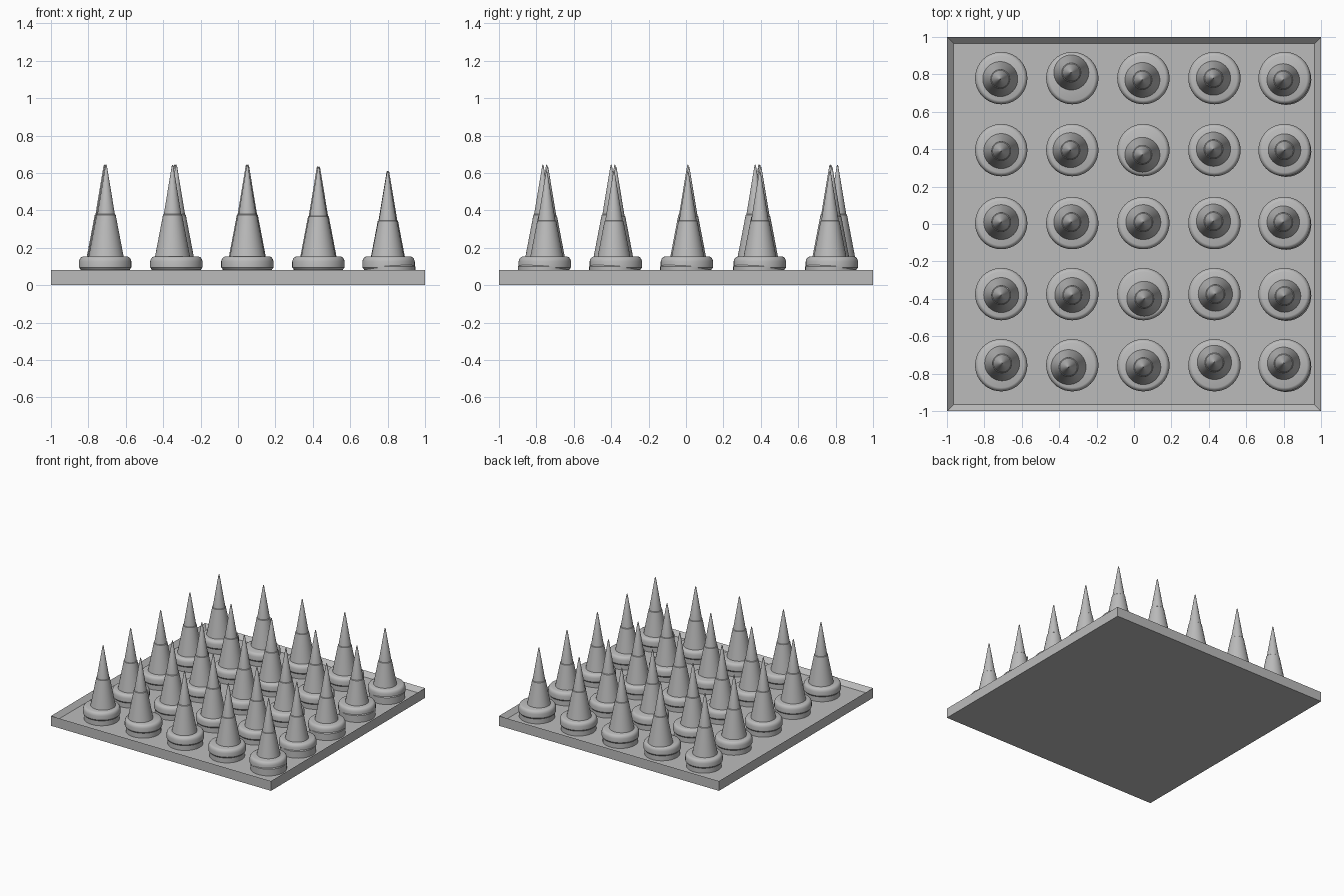
import bpy, bmesh, math

if "Cube" in bpy.data.objects:
    bpy.data.objects.remove(bpy.data.objects["Cube"])

mat = bpy.data.materials.new("light grey")
mat.diffuse_color = (0.5, 0.5, 0.5, 1)
mat.use_nodes = True
mat.node_tree.nodes["Principled BSDF"].inputs["Base Color"].default_value = mat.diffuse_color

FLOOR = 0.045


def finish(name, bm):
    bmesh.ops.recalc_face_normals(bm, faces=bm.faces)
    me = bpy.data.meshes.new(name)
    bm.to_mesh(me)
    bm.free()
    me.materials.append(mat)
    ob = bpy.data.objects.new(name, me)
    bpy.context.collection.objects.link(ob)
    return ob


def lathe(name, profile, loc, sides=40):
    """Closed solid of revolution from (radius, height) points."""
    bm = bmesh.new()
    rings = []
    for r, z in profile:
        rings.append([bm.verts.new((r * math.cos(2 * math.pi * i / sides),
                                    r * math.sin(2 * math.pi * i / sides), z))
                      for i in range(sides)])
    for a, b in zip(rings, rings[1:]):
        for i in range(sides):
            j = (i + 1) % sides
            bm.faces.new((a[i], a[j], b[j], b[i]))
    bm.faces.new(rings[0][::-1])
    bm.faces.new(rings[-1])
    ob = finish(name, bm)
    ob.location = loc
    bpy.context.view_layer.objects.active = ob
    ob.select_set(True)
    bpy.ops.object.shade_smooth_by_angle(angle=math.radians(35))
    ob.select_set(False)
    return ob


# Square tray with a narrow raised rim
bm = bmesh.new()
bmesh.ops.create_cube(bm, size=1)
for v in bm.verts:
    v.co = (v.co.x * 2, v.co.y * 2, 0.08 if v.co.z > 0 else 0)
top = [f for f in bm.faces if f.normal.z > 0.9]
bmesh.ops.inset_region(bm, faces=top, thickness=0.05)
for v in top[0].verts:
    v.co.z = FLOOR
finish("tray", bm)

# Profiles of the ring foot, the lower sleeve and the pointed spike
FOOT = [(0.132, FLOOR), (0.132, 0.085), (0.14, 0.095), (0.14, 0.127),
        (0.136, 0.14), (0.129, 0.149), (0.12, 0.153)]
FLANGE = [(0.135, FLOOR), (0.135, 0.1), (0.128, 0.108)]
SLEEVE = [(0.096, 0.14), (0.053, 0.365), (0.051, 0.376), (0.046, 0.38)]
SPIKE = [(0.05, 0.36), (0.004, 0.638), (0.001, 0.644)]

COLS = [-0.71, -0.33, 0.05, 0.43, 0.805]
ROWS = [0.78, 0.395, 0.005, -0.375, -0.755]
DROP = [0, 0, 0, 0.01, 0.034]

# Small sideways slips of each spike on its foot, in hundredths
SLIP = [
    [(-.5, -.5), (-.5, 3), (-.5, -1), (-.5, 0), (-.7, -1)],
    [(0, -.5), (-1, 0), (-.5, -2.5), (-.5, .5), (0, 0)],
    [(0, .5), (-.5, .5), (0, .5), (-.5, 1), (-.7, .5)],
    [(0, -.5), (0, -.5), (.5, -2.5), (.5, 0), (0, -1)],
    [(.5, 1), (-2, -1), (0, -1), (0, 1.5), (-.5, 1)],
]

for r, y in enumerate(ROWS):
    for c, x in enumerate(COLS):
        tag = f"{r + 1}_{c + 1}"
        dx, dy = SLIP[r][c]
        px, py = x + dx / 100, y + dy / 100
        lathe("foot_" + tag, FOOT, (x, y, 0))
        lathe("sleeve_" + tag, SLEEVE, (px, py, -DROP[c]))
        lathe("spike_" + tag, SPIKE, (px, py, -DROP[c]))
        # Right-hand column has a low flange peeping out under the foot
        if c == 4:
            lathe("flange_" + tag, FLANGE, (x + 0.008, y - 0.008, 0))
